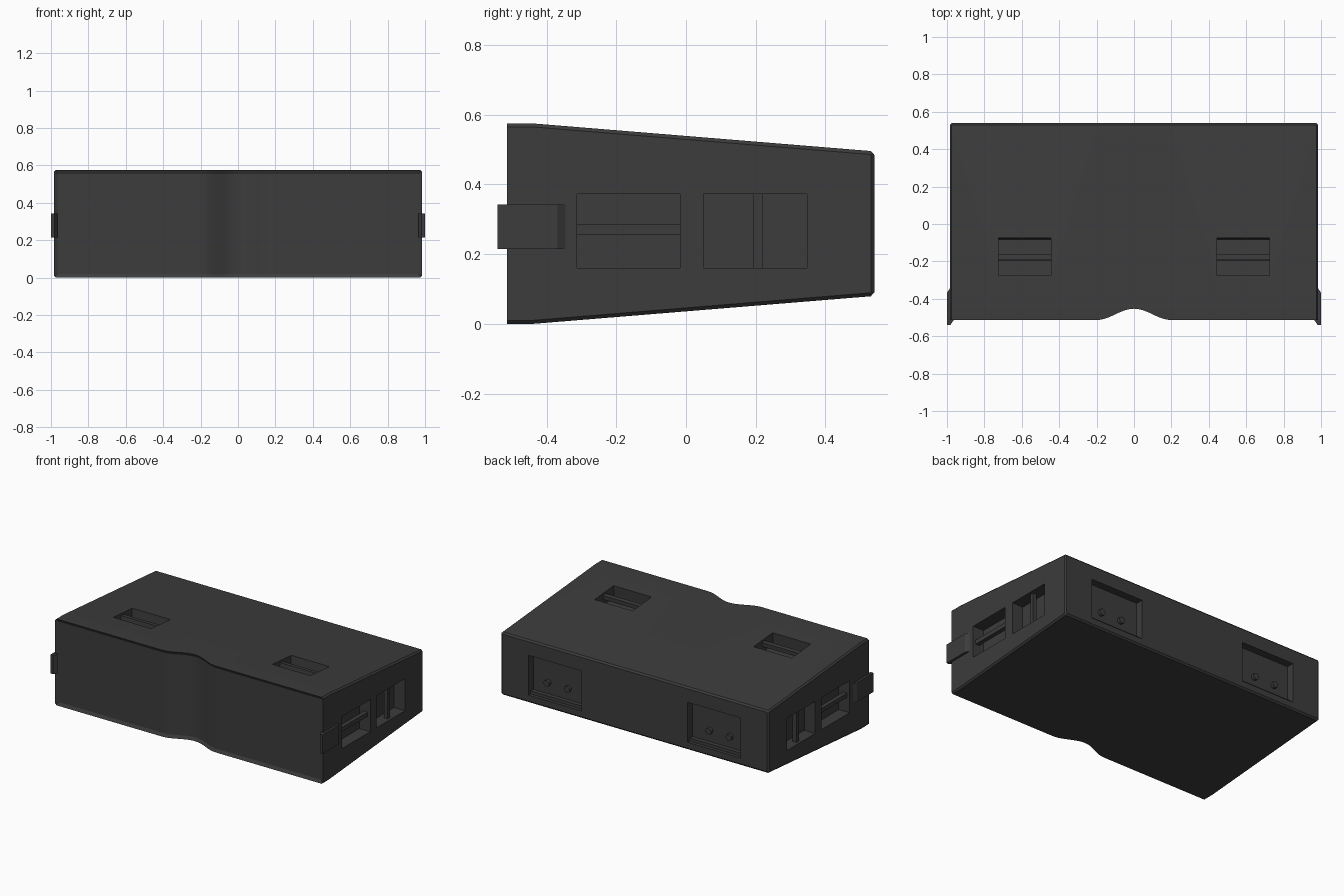
import bpy, bmesh, math
from mathutils import Matrix, Vector

if "Cube" in bpy.data.objects:
    bpy.data.objects.remove(bpy.data.objects["Cube"])

dark = bpy.data.materials.new("dark_plastic")
dark.diffuse_color = (0.045, 0.045, 0.045, 1)
dark.use_nodes = True
dark.node_tree.nodes["Principled BSDF"].inputs["Base Color"].default_value = dark.diffuse_color


def make_object(name, bm):
    bmesh.ops.recalc_face_normals(bm, faces=bm.faces)
    mesh = bpy.data.meshes.new(name)
    bm.to_mesh(mesh)
    bm.free()
    mesh.materials.append(dark)
    obj = bpy.data.objects.new(name, mesh)
    bpy.context.collection.objects.link(obj)
    return obj


def add_box(bm, lo, hi, tilt=0.0):
    lo, hi = Vector(lo), Vector(hi)
    m = (Matrix.Translation((lo + hi) / 2) @ Matrix.Rotation(tilt, 4, 'X')
         @ Matrix.Diagonal((*(hi - lo), 1)))
    bmesh.ops.create_cube(bm, size=1, matrix=m)


def box(name, lo, hi, tilt=0.0):
    bm = bmesh.new()
    add_box(bm, lo, hi, tilt)
    return make_object(name, bm)


def span(s, a, b):
    return min(s * a, s * b), max(s * a, s * b)


# Body: tapered side profile lofted across x, with a nose notch in the front
W, TILT = 0.985, math.atan(-0.08)
xs = [-W] + [-0.2 + 0.4 * i / 24 for i in range(25)] + [W]
bm = bmesh.new()
rings = []
for x in xs:
    notch = 0.03 * (1 + math.cos(math.pi * x / 0.2)) if abs(x) < 0.2 else 0
    f = -0.513 + notch
    profile = [(f, 0), (-0.44, 0), (0.54, 0.08), (0.54, 0.495), (-0.44, 0.575), (f, 0.575)]
    rings.append([bm.verts.new((x, y, z)) for y, z in profile])
front = []
for a, b in zip(rings, rings[1:]):
    for i in range(6):
        j = (i + 1) % 6
        face = bm.faces.new((a[i], a[j], b[j], b[i]))
        if i == 5:
            front.append(face)
bm.faces.new(rings[0])
bm.faces.new(rings[-1])
bmesh.ops.recalc_face_normals(bm, faces=bm.faces)

# Thin raised rim around the recessed front panel
bmesh.ops.inset_region(bm, faces=front, thickness=0.02, depth=-0.01, use_even_offset=True)

# Small chamfer on the side and back edges
edges = []
for e in bm.edges:
    a, b = e.verts[0].co, e.verts[1].co
    side = abs(abs(a.x) - W) < 1e-4 and abs(a.x - b.x) < 1e-4
    back = a.y > 0.53 and b.y > 0.53 and abs(a.z - b.z) < 1e-4
    at_front = a.y < -0.5 and b.y < -0.5
    if (side and not at_front and e.calc_face_angle(0) > 0.5) or back:
        edges.append(e)
bmesh.ops.bevel(bm, geom=edges, offset=0.01, segments=1, affect='EDGES', profile=0.5)
body = make_object("body", bm)

# Pockets: top, sides and back, mirrored left and right
bm = bmesh.new()
for s in (-1, 1):
    x0, x1 = span(s, 0.445, 0.725)
    add_box(bm, (x0, -0.275, 0.475), (x1, -0.075, 0.635), TILT)
    x0, x1 = span(s, 0.905, 1.1)
    add_box(bm, (x0, -0.312, 0.16), (x1, -0.017, 0.373))
    add_box(bm, (x0, 0.05, 0.16), (x1, 0.347, 0.373))
    x0, x1 = span(s, 0.39, 0.78)
    add_box(bm, (x0, 0.49, 0.13), (x1, 0.7, 0.395))
cutter = make_object("pocket_cutter", bm)
cutter.hide_render = True
mod = body.modifiers.new("pockets", 'BOOLEAN')
mod.operation, mod.solver, mod.object = 'DIFFERENCE', 'EXACT', cutter
bpy.context.view_layer.objects.active = body
body.select_set(True)
bpy.ops.object.modifier_apply(modifier=mod.name)
bpy.data.objects.remove(cutter)
bpy.ops.object.shade_smooth_by_angle(angle=math.radians(20))

for s, tag in ((-1, "left"), (1, "right")):
    # Strap bars bridging the pockets
    x0, x1 = span(s, 0.44, 0.73)
    box(f"top_strap_bar_{tag}", (x0, -0.193, 0.512), (x1, -0.165, 0.54), TILT)
    x0, x1 = span(s, 0.938, 0.966)
    box(f"side_strap_bar_front_{tag}", (x0, -0.316, 0.257), (x1, -0.013, 0.285))
    box(f"side_strap_bar_back_{tag}", (x0, 0.193, 0.156), (x1, 0.219, 0.377))

    # Lower lip and two studs in each back pocket
    x0, x1 = span(s, 0.388, 0.782)
    box(f"back_lip_{tag}", (x0, 0.48, 0.125), (x1, 0.518, 0.15))
    for n, x in enumerate((0.52, 0.67)):
        bm = bmesh.new()
        bmesh.ops.create_cone(
            bm, cap_ends=True, segments=20, radius1=0.021, radius2=0.021, depth=0.03,
            matrix=Matrix.Translation((s * x, 0.495, 0.225)) @ Matrix.Rotation(math.pi / 2, 4, 'X'))
        make_object(f"back_stud_{tag}_{n + 1}", bm)

    # Side clip hooking over the front edge
    outline = [(0.975, -0.345), (0.985, -0.345), (1.0, -0.368), (1.0, -0.54),
               (0.982, -0.54), (0.964, -0.514), (0.975, -0.505)]
    bm = bmesh.new()
    face = bm.faces.new([bm.verts.new((s * x, y, 0.215)) for x, y in outline])
    ext = bmesh.ops.extrude_face_region(bm, geom=[face])
    bmesh.ops.translate(bm, vec=(0, 0, 0.127),
                        verts=[v for v in ext["geom"] if isinstance(v, bmesh.types.BMVert)])
    make_object(f"side_clip_{tag}", bm)
